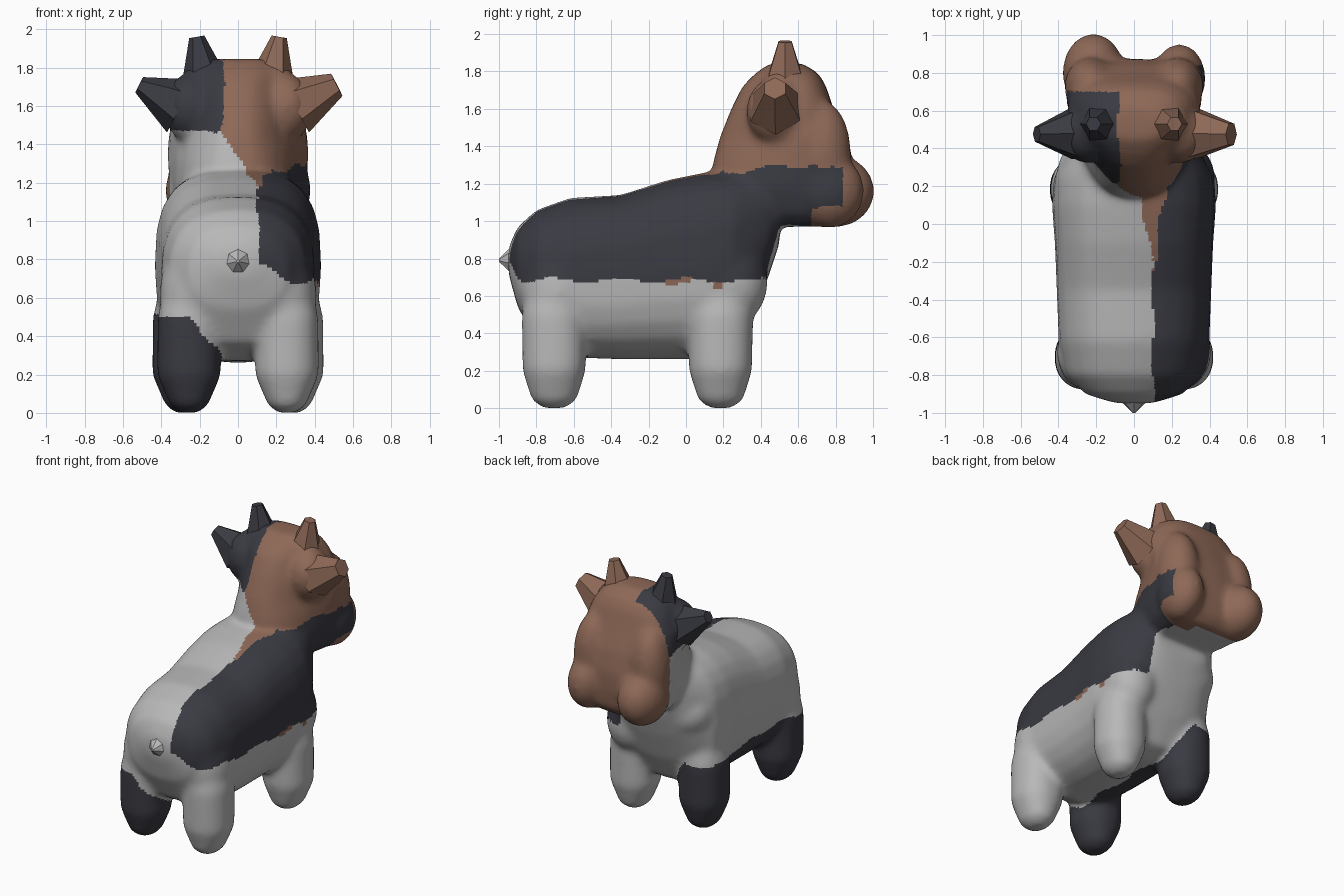
import bpy, bmesh, math
from mathutils import Vector, Matrix

cube = bpy.data.objects.get("Cube")
if cube:
    bpy.data.objects.remove(cube)


def material(name, rgb):
    m = bpy.data.materials.new(name)
    m.use_nodes = True
    m.diffuse_color = (*rgb, 1)
    node = next(n for n in m.node_tree.nodes if n.type == 'BSDF_PRINCIPLED')
    node.inputs["Base Color"].default_value = (*rgb, 1)
    return m


white = material("pale_grey_coat", (0.48, 0.48, 0.48))
dark = material("charcoal_patch", (0.042, 0.043, 0.055))
brown = material("brown_patch", (0.27, 0.14, 0.095))
WHITE, DARK, BROWN = 0, 1, 2
SIDES = 24


def superellipse(upper, lower):
    for i in range(SIDES):
        a = 2 * math.pi * i / SIDES
        c, s = math.cos(a), math.sin(a)
        power = upper if s >= 0 else lower
        yield (math.copysign(abs(c) ** (2 / power), c),
               math.copysign(abs(s) ** (2 / power), s))


def loft(bm, rings):
    loops = [[bm.verts.new(p) for p in ring] for ring in rings]
    for a, b in zip(loops, loops[1:]):
        for i in range(SIDES):
            j = (i + 1) % SIDES
            bm.faces.new((a[i], a[j], b[j], b[i]))
    bm.faces.new(loops[0][::-1])
    bm.faces.new(loops[-1])


def ellipsoid(bm, centre, radii):
    place = Matrix.Translation(centre) @ Matrix.Diagonal((*radii, 1))
    bmesh.ops.create_icosphere(bm, subdivisions=3, radius=1, matrix=place)


bm = bmesh.new()

# Trunk: y, bottom, top, half width, squareness of the back
trunk = [(-0.95, 0.72, 0.86, 0.10, 2.2), (-0.90, 0.54, 0.97, 0.26, 2.3),
         (-0.80, 0.36, 1.06, 0.36, 2.5), (-0.62, 0.27, 1.125, 0.40, 2.6),
         (-0.35, 0.26, 1.14, 0.41, 2.8), (-0.10, 0.26, 1.22, 0.42, 2.9),
         (0.10, 0.26, 1.26, 0.435, 2.9), (0.25, 0.30, 1.27, 0.425, 2.9),
         (0.36, 0.50, 1.28, 0.36, 2.8), (0.44, 0.70, 1.26, 0.31, 2.8),
         (0.50, 0.88, 1.24, 0.25, 2.8)]
loft(bm, [[(w * u, y, (lo + hi) / 2 + (hi - lo) / 2 * v)
           for u, v in superellipse(power, 2.5)]
          for y, lo, hi, w, power in trunk])

# Neck and head: z, back, front, half width, narrowing at the back
head = [(0.97, 0.42, 0.80, 0.25, 0.8), (1.04, 0.30, 0.86, 0.32, 0.8),
        (1.17, 0.17, 0.875, 0.35, 0.75), (1.30, 0.14, 0.875, 0.36, 0.6),
        (1.45, 0.18, 0.845, 0.37, 0.45), (1.60, 0.24, 0.79, 0.36, 0.45),
        (1.72, 0.30, 0.75, 0.31, 0.5), (1.79, 0.37, 0.71, 0.25, 0.7),
        (1.845, 0.45, 0.62, 0.15, 1.0)]
loft(bm, [[(w * u * (back + (1 - back) * min(1, (v + 1) / 1.4)),
            (y0 + y1) / 2 + (y1 - y0) / 2 * v, z)
           for u, v in superellipse(3, 2.9)] for z, y0, y1, w, back in head])

# Muzzle corners, the right one fuller, running up into the cheeks
ellipsoid(bm, (0.24, 0.77, 1.16), (0.14, 0.185, 0.20))
ellipsoid(bm, (-0.215, 0.80, 1.16), (0.165, 0.21, 0.195))
# Shoulders, the right one higher at the base of the neck
ellipsoid(bm, (0.25, 0.25, 0.68), (0.18, 0.19, 0.24))
ellipsoid(bm, (-0.21, 0.27, 0.88), (0.20, 0.20, 0.19))
for side in (-1, 1):
    # Cheeks and haunches
    ellipsoid(bm, (side * 0.23, 0.73, 1.35), (0.14, 0.155, 0.30))
    ellipsoid(bm, (side * 0.24, -0.68, 0.62), (0.17, 0.20, 0.28))
    # Roots of ears and horns
    ellipsoid(bm, (side * 0.25, 0.48, 1.59), (0.14, 0.16, 0.18))
    ellipsoid(bm, (side * 0.17, 0.53, 1.74), (0.12, 0.12, 0.09))

# Legs: z, half width, half depth
leg = [(0.0, 0.05, 0.06), (0.04, 0.10, 0.12), (0.20, 0.168, 0.17),
       (0.50, 0.165, 0.175), (0.68, 0.12, 0.13)]
for side in (-1, 1):
    for cx, cy in ((0.28, 0.185), (0.255, -0.705)):
        loft(bm, [[(side * cx + hx * u, cy + hy * v, z)
                   for u, v in superellipse(2.2, 2.2)] for z, hx, hy in leg])

bmesh.ops.recalc_face_normals(bm, faces=bm.faces)
mesh = bpy.data.meshes.new("body_source")
bm.to_mesh(mesh)
bm.free()
body = bpy.data.objects.new("body_and_head", mesh)
bpy.context.collection.objects.link(body)

# Fuse the volumes into one skin
remesh = body.modifiers.new("fuse", 'REMESH')
remesh.mode = 'VOXEL'
remesh.voxel_size = 0.017
soften = body.modifiers.new("soften", 'SMOOTH')
soften.factor = 0.5
soften.iterations = 26
bpy.context.view_layer.update()
evaluated = body.evaluated_get(bpy.context.evaluated_depsgraph_get())
skin = bpy.data.meshes.new_from_object(evaluated)
body.modifiers.clear()
body.data = skin
bpy.data.meshes.remove(mesh)
skin.materials.clear()
for m in (white, dark, brown):
    skin.materials.append(m)


def coat(x, y, z):
    # Face and muzzle
    if z > 0.95 and y > 0.84:
        return BROWN
    if x >= 0.1 and y > 0.67 and 0.95 < z < 1.07:
        return BROWN
    if y > 0.7 and z > 0.95 and (z > 1.28 or x < 0.1 and (y > 0.76 or z > 1.1)):
        return BROWN
    # Dark crown on the right
    if x < -0.08 and y > 0.1 and z > 1.47:
        return DARK
    # Brown crown and nape
    if (y > 0.1 and z > min(1.235 + 0.11 * y, 1.3)
            and x > -0.1 + max(0, 1.5 - z) * 0.67):
        return BROWN
    # Brown wedge along the spine
    if z > 1.1 and -0.25 < y < 0.2 and abs(x - 0.1) < 0.15 * (y + 0.25):
        return BROWN
    # Left flank patch
    if (x > 0.1 and z > 0.685 + 0.6 * max(0, 0.25 - x)
            and not (y > 0.42 and x < 0.22)):
        return DARK
    if x > 0.3 and 0.655 < z < 0.7 and (-0.11 < y < 0.03 or 0.15 < y < 0.2):
        return BROWN
    # Right legs
    if x < -0.06 and z < min(0.51, 0.14 - 1.6 * x):
        return DARK
    return WHITE


for p in skin.polygons:
    x, y, z = p.center
    wobble = 0.012 * math.sin(17 * y + 11 * x)
    p.material_index = coat(x + wobble, y, z + wobble)


def spike(name, start, end, r1, r2, sides, mat):
    start, end = Vector(start), Vector(end)
    axis = end - start
    place = (Matrix.Translation((start + end) / 2)
             @ axis.to_track_quat('Z', 'Y').to_matrix().to_4x4())
    bm = bmesh.new()
    bmesh.ops.create_cone(bm, cap_ends=True, segments=sides, radius1=r1,
                          radius2=r2, depth=axis.length, matrix=place)
    # Leave the buried end open
    hidden = min(bm.faces, key=lambda f: (f.calc_center_median() - start).length)
    bmesh.ops.delete(bm, geom=[hidden], context='FACES')
    mesh = bpy.data.meshes.new(name)
    bm.to_mesh(mesh)
    bm.free()
    mesh.materials.append(mat)
    bpy.context.collection.objects.link(bpy.data.objects.new(name, mesh))


# Ears, horns and tail
for side, label, mat, tip in ((-1, "right", dark, 0.045),
                              (1, "left", brown, 0.065)):
    spike(label + "_ear", (side * 0.30, 0.48, 1.60),
          (side * 0.515, 0.475, 1.71), 0.155, tip, 6, mat)
    spike(label + "_horn", (side * 0.18, 0.53, 1.76),
          (side * 0.215, 0.53, 1.96), 0.11, 0.04, 6, mat)
spike("tail", (0, -0.90, 0.79), (0, -1.0, 0.79), 0.11, 0.008, 7, white)

bpy.ops.object.select_all(action='DESELECT')
body.select_set(True)
bpy.context.view_layer.objects.active = body
bpy.ops.object.shade_smooth_by_angle(angle=math.radians(30))
